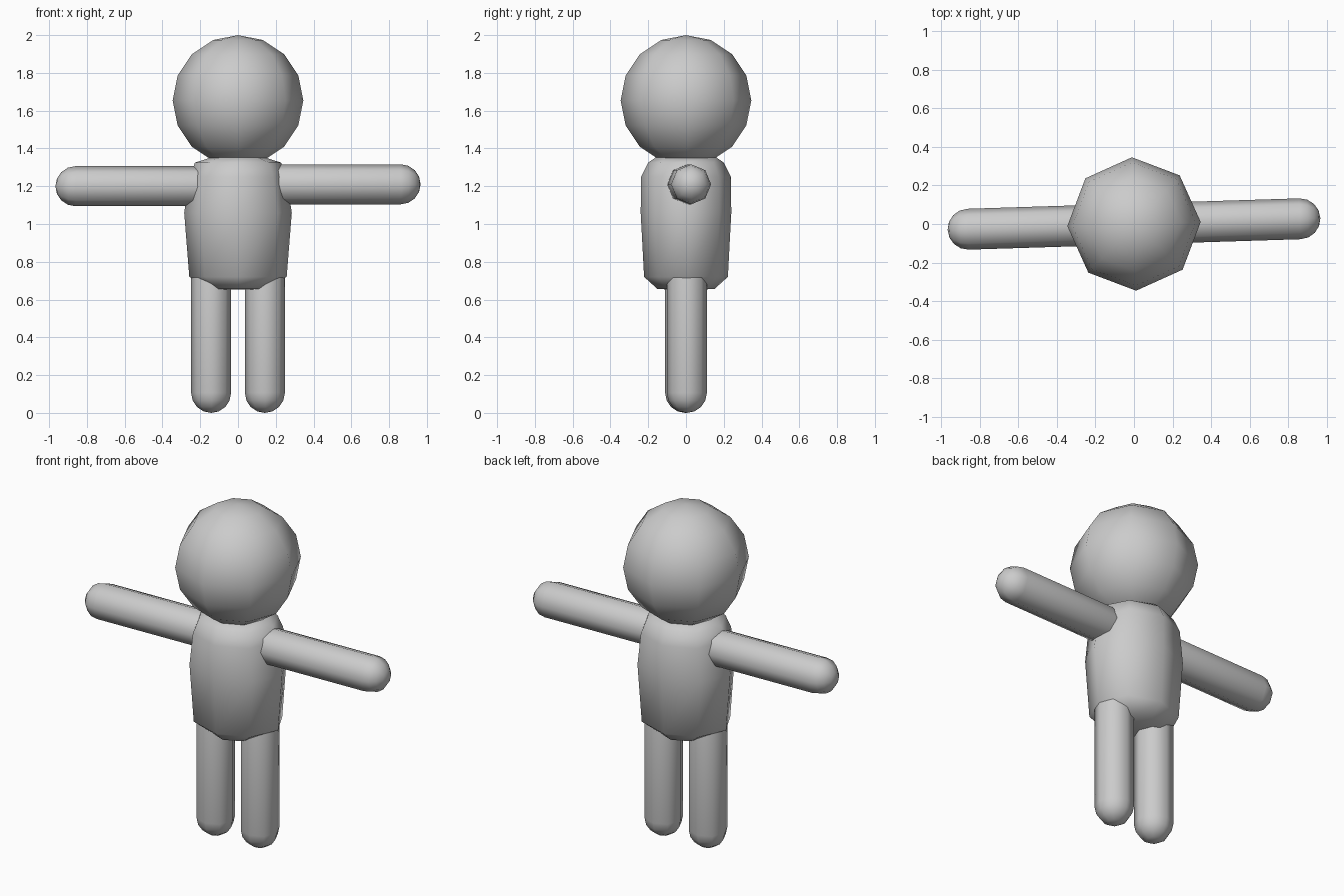
import bpy
import bmesh
from math import sin, cos, pi, radians
from mathutils import Matrix

cube = bpy.data.objects.get("Cube")
if cube:
    bpy.data.objects.remove(cube, do_unlink=True)

SIDES = 8
TURN = Matrix.Rotation(radians(1.8), 4, 'Z')

clay = bpy.data.materials.new("light_grey")
clay.use_nodes = True
GREY = (0.6, 0.6, 0.6, 1)
clay.diffuse_color = GREY
clay.node_tree.nodes["Principled BSDF"].inputs["Base Color"].default_value = GREY


def finish(name, bm, matrix):
    """Place a mesh, give it the slight turn of the figure, and smooth it."""
    bm.transform(TURN @ matrix)
    bmesh.ops.recalc_face_normals(bm, faces=bm.faces)
    mesh = bpy.data.meshes.new(name)
    bm.to_mesh(mesh)
    bm.free()
    mesh.materials.append(clay)
    mesh.shade_smooth()
    obj = bpy.data.objects.new(name, mesh)
    bpy.context.collection.objects.link(obj)


def loft(rings, low, high):
    """Skin (z, x radius, y radius) rings and close both ends with a pole."""
    bm = bmesh.new()
    loops = []
    for z, rx, ry in rings:
        angles = [2 * pi * i / SIDES for i in range(SIDES)]
        loops.append([bm.verts.new((rx * cos(a), ry * sin(a), z)) for a in angles])
    poles = [bm.verts.new((0, 0, z)) for z in (low, high)]
    for i in range(SIDES):
        j = (i + 1) % SIDES
        for a, b in zip(loops, loops[1:]):
            bm.faces.new((a[i], a[j], b[j], b[i]))
        bm.faces.new((poles[0], loops[0][j], loops[0][i]))
        bm.faces.new((poles[1], loops[-1][i], loops[-1][j]))
    return bm


def capsule(length, r):
    """Rounded tube standing on the origin, along z."""
    steps = [radians(22.5 * k) for k in range(1, 5)]
    rings = [(r - r * cos(a), r * sin(a), r * sin(a)) for a in steps]
    rings += [(length - z, rx, ry) for z, rx, ry in reversed(rings)]
    return loft(rings, 0, length)


# Head
bm = bmesh.new()
bmesh.ops.create_uvsphere(bm, u_segments=SIDES, v_segments=8, radius=0.346)
finish("head", bm, Matrix.Translation((0, 0, 1.654)))

# Torso
torso = [(0.655, 0.14, 0.15), (0.72, 0.258, 0.222), (1.06, 0.285, 0.24),
         (1.25, 0.255, 0.238), (1.325, 0.228, 0.2), (1.353, 0.14, 0.16)]
finish("torso", loft(torso, 0.653, 1.356), Matrix.Identity(4))

# Legs and arms
for side, word, arm_z in ((-1, "right", 1.2), (1, "left", 1.21)):
    finish(word + "_leg", capsule(0.85, 0.106),
           Matrix.Translation((side * 0.1425, 0, 0)))
    finish(word + "_arm", capsule(0.85, 0.106),
           Matrix.Translation((side * 0.967, 0, arm_z))
           @ Matrix.Rotation(-side * pi / 2, 4, 'Y'))
